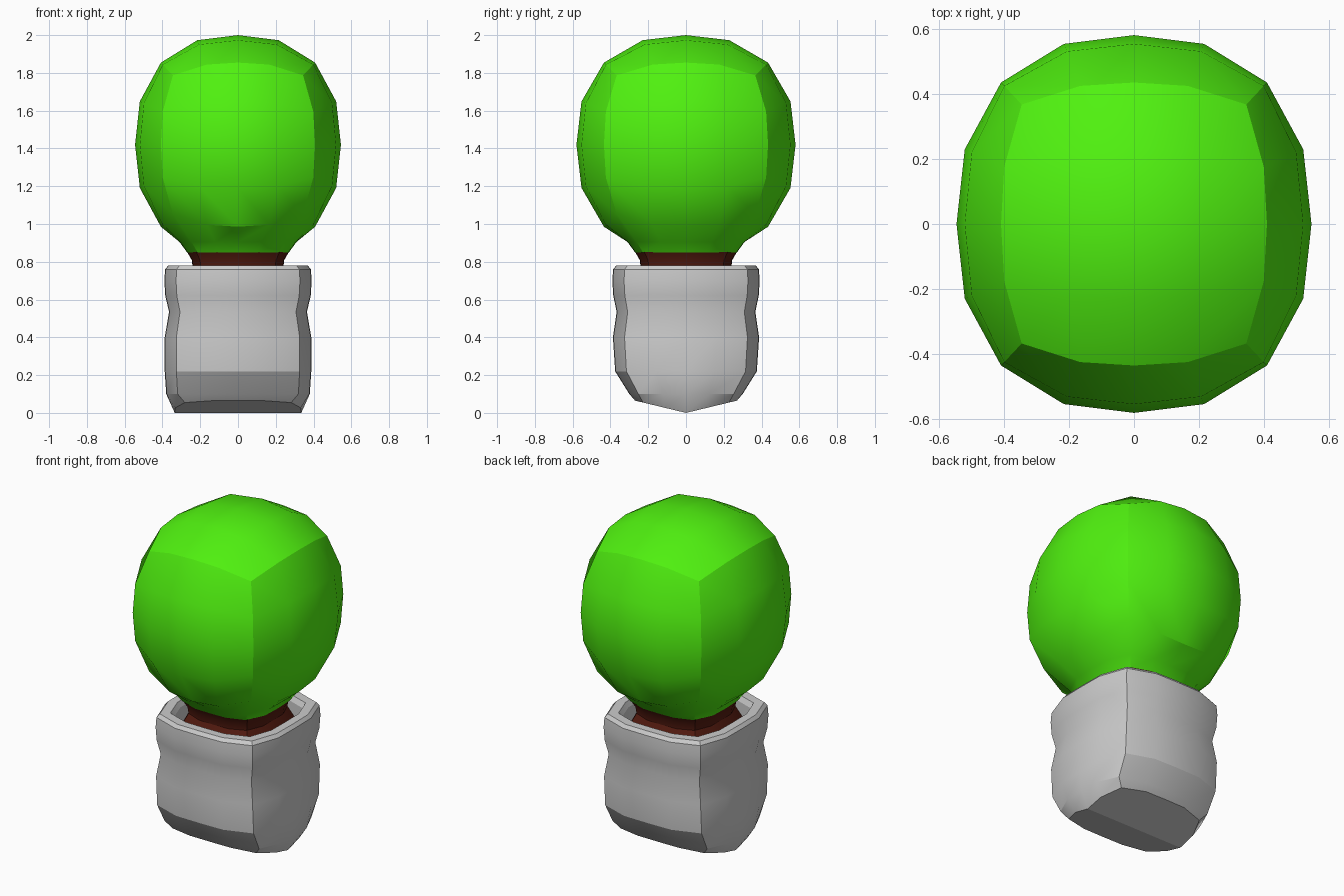
import bpy, bmesh, math

if "Cube" in bpy.data.objects:
    bpy.data.objects.remove(bpy.data.objects["Cube"])

N = 16


def pnorm(v, p):
    return sum(abs(c) ** p for c in v) ** (1 / p)


def ring(bm, hx, hy, z, p=4.0, ridge=0.0):
    """Rounded-square ring; ridge > 0 folds it into a V along the x axis."""
    out = []
    for i in range(N):
        a = 2 * math.pi * i / N
        d = (math.cos(a), math.sin(a))
        k = pnorm(d, p)
        x, y = hx * d[0] / k, hy * d[1] / k
        out.append(bm.verts.new((x, y, ridge * abs(y) / hy if ridge else z)))
    return out


def bridge(bm, a, b):
    for i in range(N):
        j = (i + 1) % N
        bm.faces.new((a[i], a[j], b[j], b[i]))


def finish(bm, name, colour=None, angle=25):
    bmesh.ops.recalc_face_normals(bm, faces=bm.faces[:])
    mesh = bpy.data.meshes.new(name)
    bm.to_mesh(mesh)
    bm.free()
    ob = bpy.data.objects.new(name, mesh)
    bpy.context.collection.objects.link(ob)
    if colour:
        mat = bpy.data.materials.new(name + "_colour")
        mat.diffuse_color = colour
        mat.use_nodes = True
        mat.node_tree.nodes["Principled BSDF"].inputs["Base Color"].default_value = mat.diffuse_color
        mesh.materials.append(mat)
    bpy.ops.object.select_all(action='DESELECT')
    ob.select_set(True)
    bpy.context.view_layer.objects.active = ob
    bpy.ops.object.shade_smooth_by_angle(angle=math.radians(angle))
    return ob


# Pot: rounded-square loft with a waist, a rim and a hollow top
bm = bmesh.new()
first = ring(bm, 0.335, 0.27, 0, ridge=0.065)
rows = [first]
for hx, hy, z in [(0.38, 0.30, 0.10), (0.388, 0.375, 0.22), (0.388, 0.387, 0.40),
                  (0.365, 0.367, 0.535), (0.385, 0.385, 0.62), (0.39, 0.39, 0.70),
                  (0.386, 0.386, 0.76), (0.37, 0.37, 0.78), (0.32, 0.32, 0.78),
                  (0.305, 0.305, 0.75), (0.30, 0.30, 0.50)]:
    rows.append(ring(bm, hx, hy, z))
for a, b in zip(rows, rows[1:]):
    bridge(bm, a, b)
bm.faces.new(rows[-1])
# keel-shaped underside, joined in strips across x
for i in range(-4, 4):
    quad = [first[i % N], first[(i + 1) % N], first[(7 - i) % N], first[(8 - i) % N]]
    bm.faces.new(list(dict.fromkeys(quad)))
finish(bm, "pot")

# Trunk: short neck that flares out inside the pot
bm = bmesh.new()
rows = [ring(bm, h, h, z, 3.5) for h, z in
        [(0.28, 0.52), (0.285, 0.68), (0.24, 0.77), (0.245, 0.81), (0.27, 0.852)]]
for a, b in zip(rows, rows[1:]):
    bridge(bm, a, b)
bm.faces.new(rows[0])
finish(bm, "trunk", (0.09, 0.011, 0.005, 1))

# Foliage: cube blown up to a squarish ball, its underside drawn into the neck
bm = bmesh.new()
bmesh.ops.create_cube(bm, size=2)
bmesh.ops.subdivide_edges(bm, edges=bm.edges[:], cuts=3, use_grid_fill=True)
under = [f for f in bm.faces if all(v.co.z < -0.99 for v in f.verts)]
bmesh.ops.delete(bm, geom=under, context='FACES')
for v in bm.verts:
    d = [math.tan(c * math.pi / 4) for c in v.co]
    k = pnorm(d, 2.4)
    v.co = (0.545 * d[0] / k, 0.58 * d[1] / k, 1.42 + 0.58 * d[2] / k)
for half, z in [(0.31, 0.905), (0.27, 0.85)]:
    edges = [e for e in bm.edges if e.is_boundary]
    ext = bmesh.ops.extrude_edge_only(bm, edges=edges)["geom"]
    for v in [g for g in ext if isinstance(g, bmesh.types.BMVert)]:
        k = pnorm((v.co.x, v.co.y), 3.5)
        v.co = (half * v.co.x / k, half * v.co.y / k, z)
finish(bm, "foliage", (0.08, 0.88, 0.005, 1))
